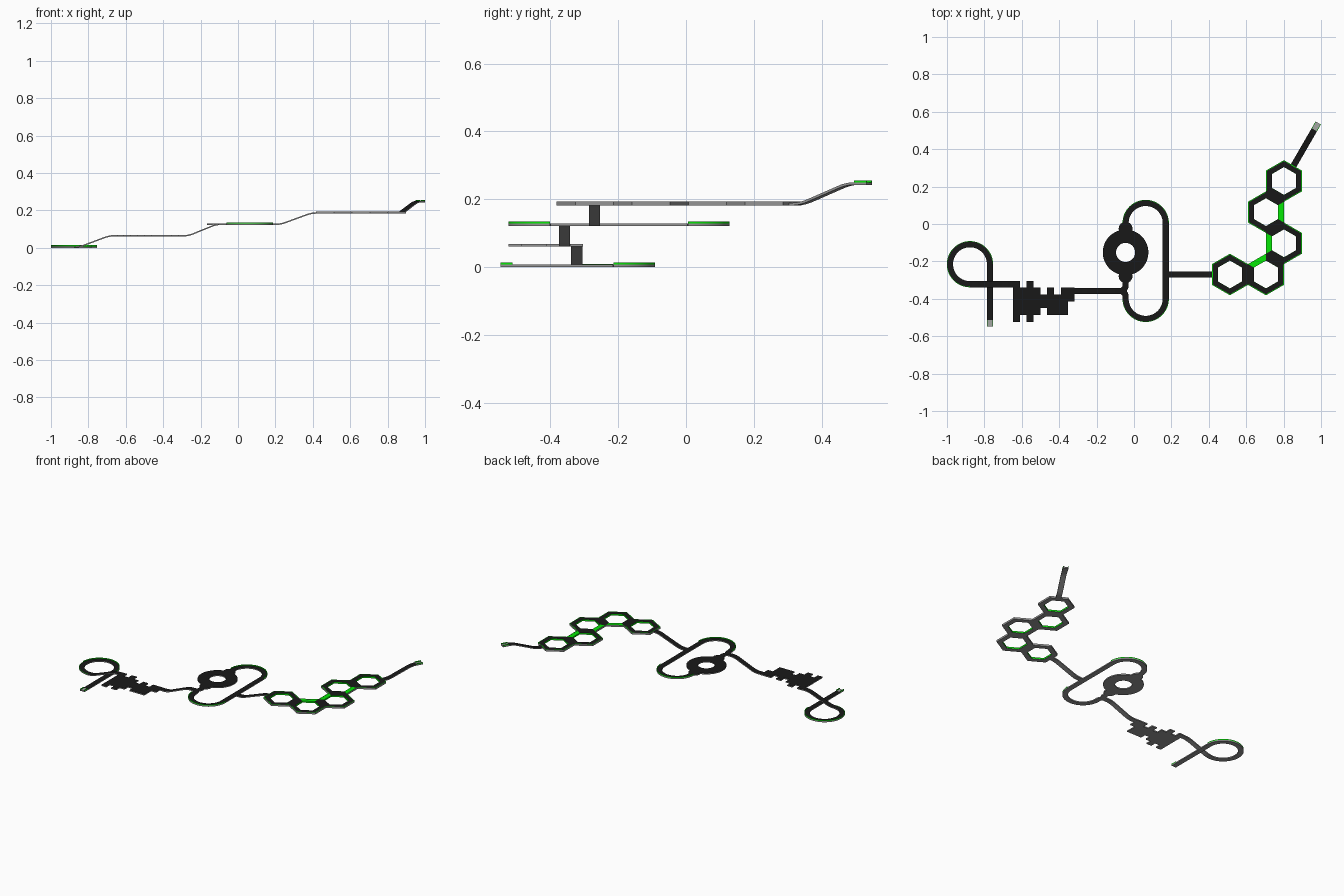
import bpy, bmesh, math
from mathutils import Vector

if "Cube" in bpy.data.objects:
    bpy.data.objects.remove(bpy.data.objects["Cube"])


def material(name, col):
    m = bpy.data.materials.new(name)
    m.diffuse_color = (*col, 1)
    m.use_nodes = True
    m.node_tree.nodes["Principled BSDF"].inputs["Base Color"].default_value = m.diffuse_color
    return m


BLACK = material("black_surface", (0.0095, 0.0095, 0.0095))
GREY = material("grey_underside", (0.30, 0.30, 0.30))
GREEN = material("green_border", (0.002, 0.85, 0.002))
PALE = material("pale_grey_pad", (0.36, 0.38, 0.36))

W, T, KERB = 0.033, 0.0075, 0.006          # track width, thickness, border height
Z = [0.0, 0.0605, 0.1215, 0.182, 0.2425]   # underside of the five levels


def finish(name, bm, top, side):
    """Top faces get one colour, all others another."""
    bmesh.ops.recalc_face_normals(bm, faces=bm.faces)
    for f in bm.faces:
        f.material_index = 0 if f.normal.z > 0.5 else 1
    me = bpy.data.meshes.new(name)
    bm.to_mesh(me)
    bm.free()
    me.materials.append(top)
    me.materials.append(side)
    ob = bpy.data.objects.new(name, me)
    bpy.context.collection.objects.link(ob)
    bpy.ops.object.select_all(action='DESELECT')
    ob.select_set(True)
    bpy.context.view_layer.objects.active = ob
    bpy.ops.object.shade_smooth_by_angle(angle=math.radians(30))
    return ob


def sweep(name, pts, a=-W / 2, b=W / 2, h=T, top=BLACK, side=GREY, closed=False):
    """Rectangular section from offset a to b, swept along points (x, y, z)."""
    pts = [Vector(p) for p in pts]
    n = len(pts)
    bm = bmesh.new()
    rings = []
    for i, p in enumerate(pts):
        prev = pts[i - 1] if (i or closed) else p
        nxt = pts[(i + 1) % n] if (i < n - 1 or closed) else p
        d = (nxt - prev).to_2d().normalized()
        s = Vector((-d.y, d.x, 0))
        up = Vector((0, 0, h))
        rings.append([bm.verts.new(v) for v in
                      (p + s * a, p + s * b, p + s * b + up, p + s * a + up)])
    for i in range(n if closed else n - 1):
        r, q = rings[i], rings[(i + 1) % n]
        for k in range(4):
            bm.faces.new((r[k], r[(k + 1) % 4], q[(k + 1) % 4], q[k]))
    if not closed:
        bm.faces.new(rings[0])
        bm.faces.new(rings[-1])
    return finish(name, bm, top, side)


def prism(name, outline, z, h=T, top=BLACK, side=GREY):
    bm = bmesh.new()
    lo = [bm.verts.new((x, y, z)) for x, y in outline]
    hi = [bm.verts.new((x, y, z + h)) for x, y in outline]
    bm.faces.new(lo)
    bm.faces.new(hi)
    n = len(lo)
    for i in range(n):
        j = (i + 1) % n
        bm.faces.new((lo[i], lo[j], hi[j], hi[i]))
    return finish(name, bm, top, side)


def arc(cx, cy, r, a0, a1, z, n=32):
    return [(cx + r * math.cos(math.radians(a0 + (a1 - a0) * i / n)),
             cy + r * math.sin(math.radians(a0 + (a1 - a0) * i / n)), z)
            for i in range(n + 1)]


def borders(name, pts, sides=(1, -1), h=KERB):
    """Thin green wall along the chosen edges: 1 is left, -1 is right."""
    up = [(x, y, z + T) for x, y, z in pts]
    for s in sides:
        a, b = sorted((s * (W / 2 - 0.003), s * W / 2))
        sweep(f"{name}_border", up, a, b, h, GREEN, GREEN)


def ramp(name, p, q, z0, z1, n=24):
    """Straight slope with eased ends."""
    def ease(t, e=0.25):
        k = 1 / (1 - e)
        if t < e:
            return k * t * t / (2 * e)
        if t > 1 - e:
            return 1 - k * (1 - t) ** 2 / (2 * e)
        return k * (t - e / 2)
    sweep(name, [(p[0] + (q[0] - p[0]) * i / n, p[1] + (q[1] - p[1]) * i / n,
                  z0 + (z1 - z0) * ease(i / n)) for i in range(n + 1)])


def straight(name, p, q, z, **kw):
    return sweep(name, [(*p, z), (*q, z)], **kw)


# Start pad and loop on the lowest level
LX, LY, LR = -0.877, -0.215, 0.107
straight("start_pad", (LX + LR, -0.547), (LX + LR, -0.512), Z[0], top=PALE)
borders("start_pad", [(LX + LR, -0.547, 0), (LX + LR, -0.512, 0)])
straight("start_lane", (LX + LR, -0.512), (LX + LR, LY), Z[0])
sweep("loop", arc(LX, LY, LR, 0, 270, Z[0], 48))
borders("loop_north", arc(LX, LY, LR, 0, 180, Z[0]), (-1,))
borders("loop_south", arc(LX, LY, LR, 180, 270, Z[0], 16), (-1,), 0.001)
RY = LY - LR
ramp("first_ramp", (LX, RY), (-0.66, RY), Z[0], Z[1])

# Stepped block field: each column is (first row, last row)
S, X0, Y0 = 0.0366, -0.647, RY + 0.0183
straight("field_entry", (-0.66, RY), (X0, RY), Z[1])
columns = [(0, 5), (1, 4), (0, 5), (1, 4), (2, 3), (1, 4), (2, 4), (1, 4), (1, 2)]
for i, (r0, r1) in enumerate(columns):
    x, y0, y1 = X0 + i * S, Y0 - r0 * S, Y0 - (r1 + 1) * S
    prism(f"block_column_{i}", [(x, y1), (x + S, y1), (x + S, y0), (x, y0)], Z[1])

# Second ramp and fork into the oval
FY, CX = -0.358, -0.045
straight("field_exit", (X0 + 9 * S, FY), (-0.29, FY), Z[1])
ramp("second_ramp", (-0.29, FY), (-0.09, FY), Z[1], Z[2])
straight("fork_lane", (-0.09, FY), (-0.075, FY), Z[2])
sweep("fork_up", arc(-0.075, FY + 0.03, 0.03, -90, 0, Z[2], 10) + [(CX, -0.28, Z[2])])
sweep("fork_down", arc(-0.075, FY - 0.03, 0.03, 90, 0, Z[2], 10) + [(CX, -0.40, Z[2])])

# Oval: two half turns with an outer wall, and the right-hand straight
OR = 0.1075
OX = CX + OR
for name, y, a1, s in (("oval_south_turn", -0.40, 360, -1), ("oval_north_turn", 0.005, 0, 1)):
    pts = arc(OX, y, OR, 180, a1, Z[2])
    sweep(name, pts)
    borders(name, pts, (s,))
straight("oval_straight", (OX + OR, -0.40), (OX + OR, 0.005), Z[2])

# Round plaza with a hole and two small round landings
MY = -0.152
sweep("round_plaza", arc(CX, MY, 0.0865, 0, 360, Z[2], 48)[:-1], -0.0355, 0.0355, closed=True)
for name, y in (("south_landing", MY - 0.127), ("north_landing", MY + 0.127)):
    prism(name, [p[:2] for p in arc(CX, y, 0.037, 0, 360, 0, 24)[:-1]], Z[2])

# Third ramp
HX, HY = 0.513, -0.27
straight("oval_exit", (OX + OR, HY), (0.2, HY), Z[2])
ramp("third_ramp", (0.2, HY), (0.42, HY), Z[2], Z[3])

# Honeycomb: five hexagon rings, each made of six bars
P = 0.1925
ROW = P * math.sqrt(3) / 2
R_OUT, R_IN = P / math.sqrt(3), P / math.sqrt(3) - 0.036
cells = [(0, 0), (1, 0), (1.5, 1), (1, 2), (1.5, 3)]
green_bars = {(1, 2), (2, 3), (3, 0)}      # (cell, side), side 0 faces +x


def corner(c, r, k):
    t = math.radians(60 * k - 30)
    return (c[0] + r * math.cos(t), c[1] + r * math.sin(t))


def bar(name, c, k, r0, r1, z, h, top, side):
    prism(name, [corner(c, r0, k), corner(c, r1, k), corner(c, r1, k + 1),
                 corner(c, r0, k + 1)], z, h, top, side)


centres = [(HX + u * P, HY + v * ROW) for u, v in cells]
for i, c in enumerate(centres):
    for k in range(6):
        t = math.radians(60 * k)
        nb = (c[0] + P * math.cos(t), c[1] + P * math.sin(t))
        shared = any(math.dist(nb, o) < 0.02 for o in centres)
        colour = GREEN if (i, k) in green_bars else BLACK
        bar(f"hexagon_{i}_bar_{k}", c, k, R_IN, R_OUT, Z[3], 0.011, colour, GREY)
        # green lining of the hole, and green rim on free sides
        bar(f"hexagon_{i}_lining_{k}", c, k, R_IN - 0.001, R_IN, Z[3] + 0.001, 0.010, GREEN, GREEN)
        if not shared:
            bar(f"hexagon_{i}_rim_{k}", c, k, R_OUT - 0.005, R_OUT, Z[3] + 0.011, 0.001, GREEN, GREY)

# Last ramp and finish pad, heading 60 degrees
D = Vector((0.5, math.sqrt(3) / 2))
end = Vector((0.985, 0.540))
pad = end - D * 0.042
foot = end - D * 0.255
straight("honeycomb_exit", foot - D * 0.015, foot, Z[3])
ramp("last_ramp", foot, pad, Z[3], Z[4])
straight("finish_pad", pad, end, Z[4], top=PALE)
borders("finish_pad", [(*pad, Z[4]), (*end, Z[4])])
